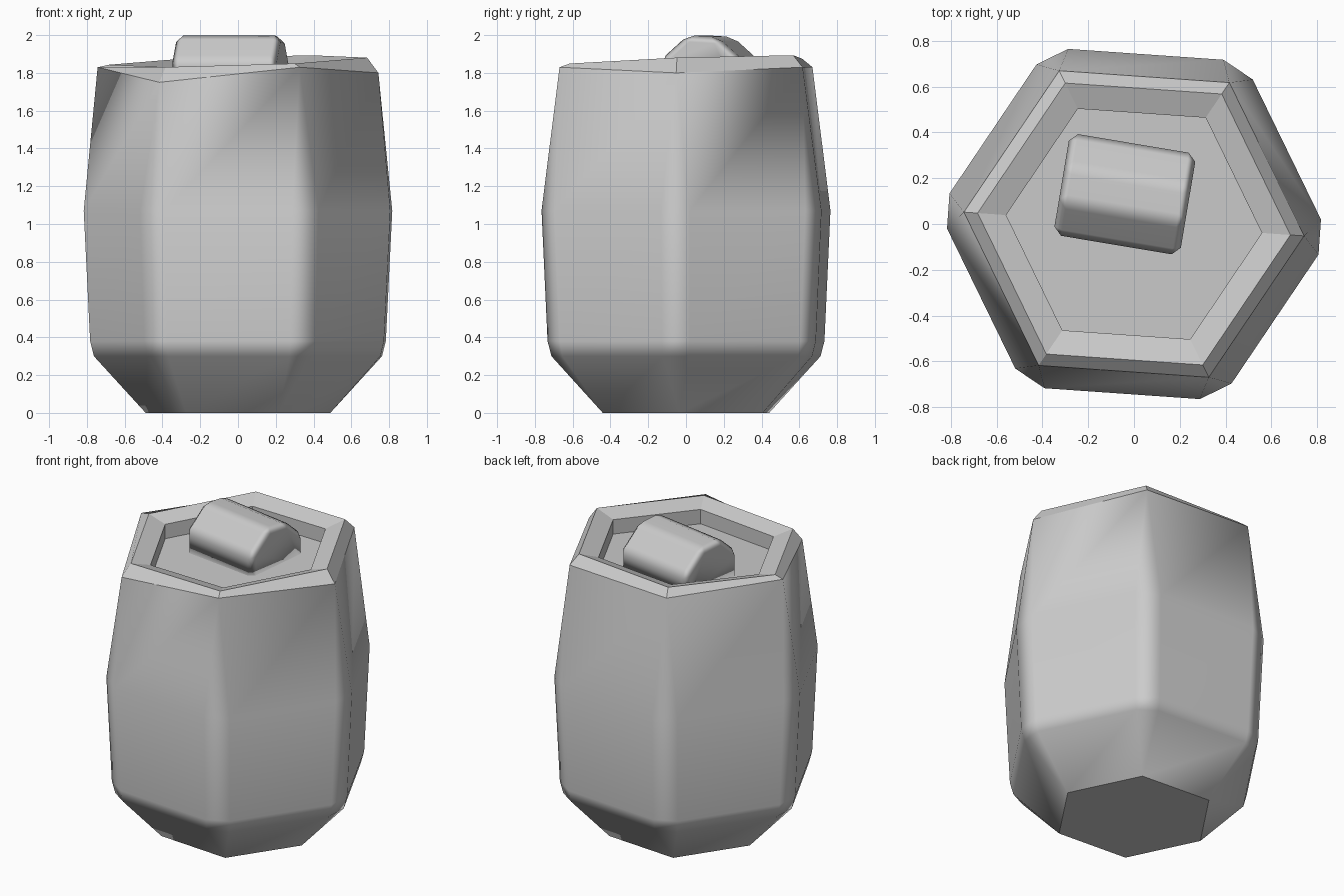
import bpy
import bmesh
from math import sin, cos, radians
from mathutils import Matrix

cube = bpy.data.objects.get("Cube")
if cube:
    bpy.data.objects.remove(cube, do_unlink=True)

# Single plain material
clay = bpy.data.materials.new("plain grey")
clay.use_nodes = True
GREY = (0.6, 0.6, 0.6, 1)
clay.diffuse_color = GREY
clay.node_tree.nodes["Principled BSDF"].inputs["Base Color"].default_value = GREY

TURN = -4                                        # twist of the hexagon
CREASE = (1.80, 1.83, 1.83, 1.83, 1.75, 1.83)    # uneven shoulder heights


def ring(radius, height, spread=0):
    """Six corners, each split into two points `spread` degrees apart."""
    pts = []
    for i in range(6):
        for side in (-1, 1):
            a = radians(TURN + 60 * i + side * spread)
            x, y = radius * cos(a), radius * sin(a)
            pts.append((x, y, height(i, x, y)))
    return pts


def level(z):
    return lambda i, x, y: z


def tilted(z):
    return lambda i, x, y: z + 0.03 * x + 0.035 * y


def crease(i, x, y):
    return CREASE[i]


def finish(bm, name, smooth):
    bmesh.ops.remove_doubles(bm, verts=bm.verts, dist=0.0005)
    bmesh.ops.recalc_face_normals(bm, faces=bm.faces)
    for f in bm.faces:
        f.smooth = smooth
    me = bpy.data.meshes.new(name)
    bm.to_mesh(me)
    bm.free()
    me.materials.append(clay)
    ob = bpy.data.objects.new(name, me)
    bpy.context.collection.objects.link(ob)
    return ob


def loft(bm, rings):
    """Bridge a stack of twelve-point rings."""
    loops = [[bm.verts.new(p) for p in r] for r in rings]
    for low, high in zip(loops, loops[1:]):
        for i in range(12):
            j = (i + 1) % 12
            bm.faces.new((low[i], low[j], high[j], high[i]))
    return loops


def weighted(ob):
    mod = ob.modifiers.new("weighted normals", 'WEIGHTED_NORMAL')
    mod.keep_sharp = True
    mod.weight = 80


# Pot body: bulging hexagon with softened corners
bm = bmesh.new()
loft(bm, [ring(0.49, level(0)),
          ring(0.763, level(0.30), 5),
          ring(0.783, level(0.38), 5.4),
          ring(0.817, level(1.07), 5.4),
          ring(0.745, crease)])
weighted(finish(bm, "pot_body", True))

# Flat underside
bm = bmesh.new()
bm.faces.new([bm.verts.new(p) for p in ring(0.49, level(0))[::2]][::-1])
base = finish(bm, "pot_base", False)
base.data.flip_normals() if base.data.polygons[0].normal.z > 0 else None

# Rim chamfer, inward slope, recess wall and sunken lid
bm = bmesh.new()
loops = loft(bm, [ring(0.745, crease),
                  ring(0.685, tilted(1.862)),
                  ring(0.56, tilted(1.825)),
                  ring(0.56, tilted(1.73))])
bm.faces.new(loops[-1])
rim = finish(bm, "rim_and_lid", False)
if rim.data.polygons[-1].normal.z < 0:
    rim.data.flip_normals()

# Lid handle: arched block with rounded edges
bm = bmesh.new()
half = [(-0.225, 1.70), (-0.225, 1.87), (-0.08, 2.0),
        (0.08, 1.99), (0.225, 1.86), (0.225, 1.70)]
ends = [[bm.verts.new((x, y, z)) for y, z in half] for x in (-0.28, 0.28)]
for i in range(len(half)):
    j = (i + 1) % len(half)
    bm.faces.new((ends[0][i], ends[0][j], ends[1][j], ends[1][i]))
bm.faces.new(ends[0])
bm.faces.new(ends[1])
bmesh.ops.recalc_face_normals(bm, faces=bm.faces)
soft = [e for e in bm.edges if max(v.co.z for v in e.verts) > 1.75]
bmesh.ops.bevel(bm, geom=soft, offset=0.035, segments=1, affect='EDGES',
                profile=0.5)
bm.transform(Matrix.Translation((-0.04, 0.13, 0)) @ Matrix.Rotation(radians(-9.5), 4, 'Z'))
weighted(finish(bm, "lid_handle", True))
